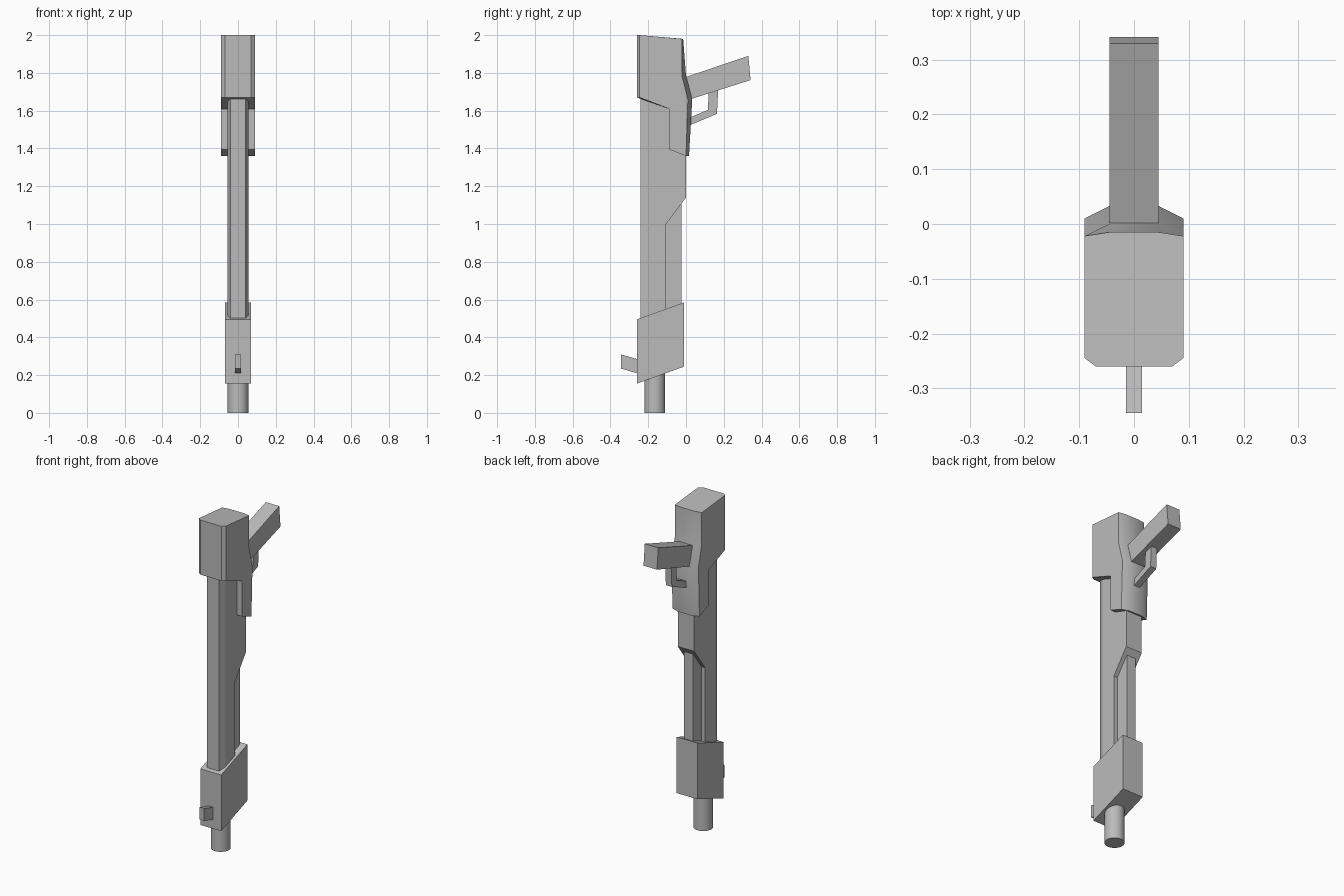
import bpy
import bmesh
import math

cube = bpy.data.objects.get("Cube")
if cube:
    bpy.data.objects.remove(cube)

grey = bpy.data.materials.new("plain_grey")
grey.use_nodes = True
grey.diffuse_color = (0.5, 0.5, 0.5, 1)
grey.node_tree.nodes["Principled BSDF"].inputs["Base Color"].default_value = (0.5, 0.5, 0.5, 1)


def loft(name, sections, smooth=False):
    """Skin matching rings of points and cap both ends."""
    bm = bmesh.new()
    rings = [[bm.verts.new(p) for p in ring] for ring in sections]
    n = len(rings[0])
    for a, b in zip(rings, rings[1:]):
        for i in range(n):
            j = (i + 1) % n
            bm.faces.new((a[i], a[j], b[j], b[i]))
    bm.faces.new(rings[0])
    bm.faces.new(rings[-1])
    bmesh.ops.remove_doubles(bm, verts=bm.verts, dist=0.0001)
    bmesh.ops.recalc_face_normals(bm, faces=bm.faces)
    mesh = bpy.data.meshes.new(name)
    bm.to_mesh(mesh)
    bm.free()
    mesh.materials.append(grey)
    obj = bpy.data.objects.new(name, mesh)
    bpy.context.collection.objects.link(obj)
    if smooth:
        bpy.ops.object.select_all(action="DESELECT")
        obj.select_set(True)
        bpy.context.view_layer.objects.active = obj
        bpy.ops.object.shade_smooth_by_angle(angle=math.radians(32))
    return obj


def plate(name, half_width, profile):
    """Side profile of (y, z) points extruded evenly across x."""
    return loft(name, [[(x, y, z) for y, z in profile] for x in (-half_width, half_width)])


# Receiver: outer y, inner y, inner x, z; the inner ring bulges to the rear
receiver = [
    (-0.245, -0.26, 0.07, 2.0),
    (-0.022, -0.015, 0.045, 1.98),
    (-0.022, 0.0, 0.045, 1.785),
    (0.01, 0.033, 0.045, 1.66),
    (0.0, 0.016, 0.045, 1.36),
    (-0.09, -0.09, 0.07, 1.395),
    (-0.09, -0.09, 0.07, 1.61),
    (-0.245, -0.26, 0.07, 1.67),
]
outer = lambda s: [(s * 0.09, o, z) for o, i, x, z in receiver]
inner = lambda s: [(s * x, i, z) for o, i, x, z in receiver]
loft("receiver", [outer(-1), inner(-1), inner(1), outer(1)], smooth=True)

# Long body with chamfered front edges
body = [(-0.24, 0.48), (-0.24, 1.7), (0.0, 1.7), (0.0, 1.14), (-0.105, 1.0), (-0.105, 0.48)]


def body_side(s):
    return [(s * 0.055, -0.2 if y < -0.2 else y, z) for y, z in body]


def body_front(s):
    return [(s * (0.04 if y < -0.2 else 0.055), y, z) for y, z in body]


bevelled = loft("long_body", [body_side(-1), body_front(-1), body_front(1), body_side(1)])

# Rod behind the lower body
plate("rear_rod", 0.03, [(-0.11, 0.5), (-0.11, 1.1), (-0.025, 1.12), (-0.025, 0.5)])

# Slanted end block and its sight
plate("end_block", 0.07, [(-0.26, 0.155), (-0.26, 0.495), (-0.01, 0.585), (-0.01, 0.245)])
plate("front_sight", 0.015, [(-0.345, 0.235), (-0.345, 0.31), (-0.25, 0.282), (-0.25, 0.207)])

# Round muzzle
circle = [(0.055 * math.cos(a), -0.165 + 0.055 * math.sin(a))
          for a in (math.tau * k / 24 for k in range(24))]
loft("muzzle", [[(x, y, z) for x, y in circle] for z in (0, 0.24)], smooth=True)

# Grip and trigger guard
plate("grip", 0.045, [(-0.01, 1.775), (0.33, 1.89), (0.342, 1.762), (-0.01, 1.65)])
plate("trigger_guard", 0.02, [(0.0, 1.515), (0.164, 1.583), (0.17, 1.71), (0.12, 1.695),
                              (0.116, 1.604), (0.0, 1.555)])
